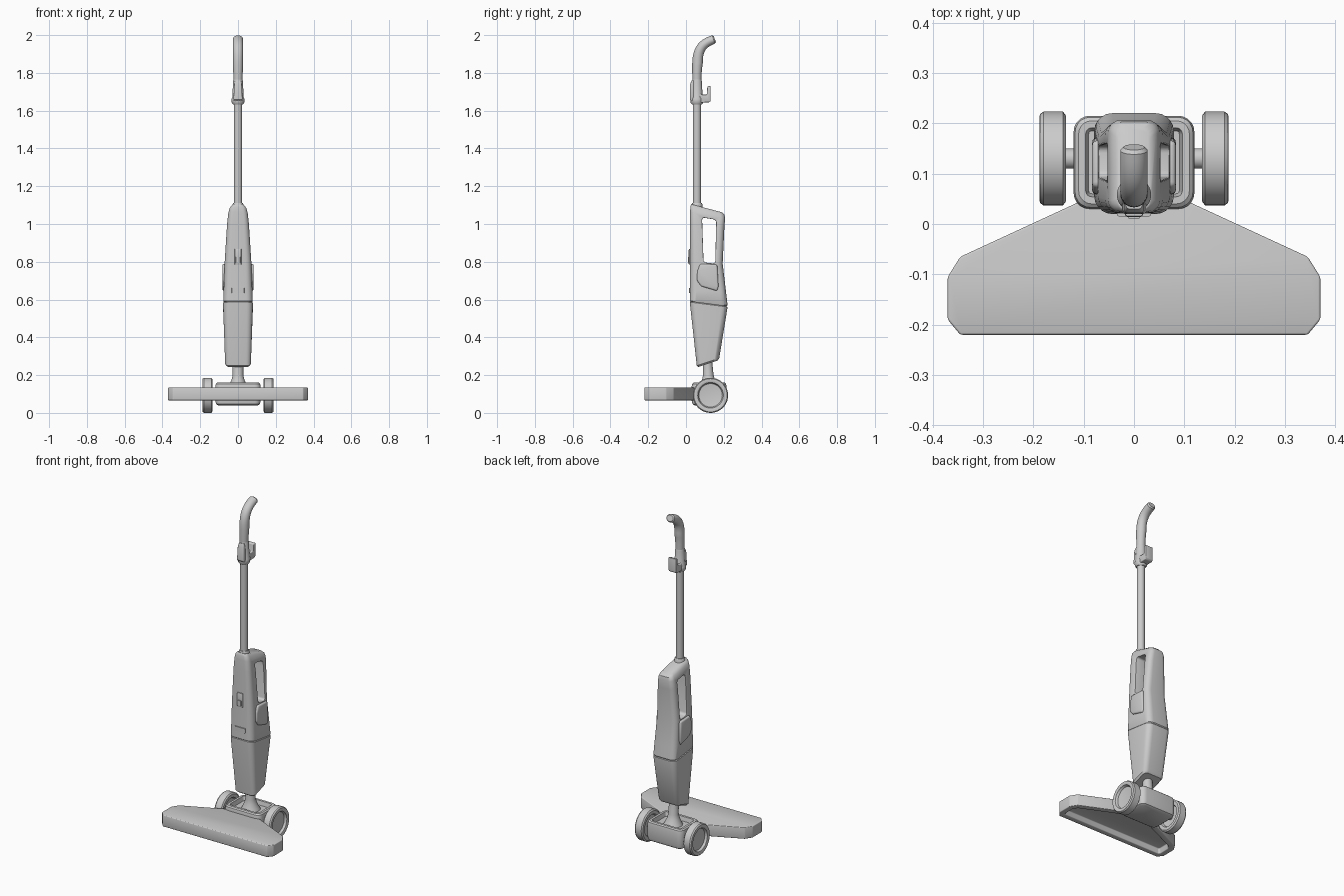
import bpy, bmesh
from math import cos, sin, pi, radians
from mathutils import Vector as V

if "Cube" in bpy.data.objects:
    bpy.data.objects.remove(bpy.data.objects["Cube"])


def finish(ob, bevel=0.0, segs=3, limit=30):
    bpy.ops.object.select_all(action='DESELECT')
    bpy.context.view_layer.objects.active = ob
    ob.select_set(True)
    if bevel:
        m = ob.modifiers.new("bevel", 'BEVEL')
        m.width, m.segments, m.limit_method = bevel, segs, 'ANGLE'
        m.angle_limit = radians(limit)
    for m in list(ob.modifiers):
        bpy.ops.object.modifier_apply(modifier=m.name)
    bpy.ops.object.shade_smooth_by_angle(angle=radians(35))
    return ob


def loft(name, rings, inset=None, bevel=0.0, segs=3, done=True):
    """Skin rings of equal length, cap both ends; inset=(which cap, rim, depth)."""
    bm = bmesh.new()
    vs = [[bm.verts.new(p) for p in r] for r in rings]
    n = len(rings[0])
    for a, b in zip(vs, vs[1:]):
        for i in range(n):
            j = (i + 1) % n
            bm.faces.new((a[i], a[j], b[j], b[i]))
    caps = [bm.faces.new(vs[0]), bm.faces.new(vs[-1])]
    bmesh.ops.recalc_face_normals(bm, faces=bm.faces)
    if inset:
        f = caps[inset[0]]
        bmesh.ops.inset_individual(bm, faces=[f], thickness=inset[1])
        bmesh.ops.inset_individual(bm, faces=[f], thickness=0.006, depth=-inset[2])
    me = bpy.data.meshes.new(name)
    bm.to_mesh(me)
    bm.free()
    ob = bpy.data.objects.new(name, me)
    bpy.context.collection.objects.link(ob)
    return finish(ob, bevel, segs) if done else ob


def oval(c, u, v, n=28):
    c, u, v = V(c), V(u), V(v)
    return [c + u * cos(2 * pi * i / n) + v * sin(2 * pi * i / n) for i in range(n)]


def disc_z(y, z, r, ry=None):
    return oval((0, y, z), (r, 0, 0), (0, ry or r, 0))


def disc_x(x, y, z, r, n=40):
    return oval((x, y, z), (0, r, 0), (0, 0, r), n)


def rrect(hw, y0, y1, zf, zb, r, k=5):
    """Rounded rectangle, height running from zf at the front to zb at the back."""
    pts = []
    for q, (sx, yc) in enumerate(((1, y1 - r), (-1, y1 - r), (-1, y0 + r), (1, y0 + r))):
        for i in range(k + 1):
            a = (q + i / k) * pi / 2
            y = yc + r * sin(a)
            pts.append((sx * (hw - r) + r * cos(a), y, zf + (zb - zf) * (y - y0) / (y1 - y0)))
    return pts


def prism_x(name, yz, hw, bevel=0.0, done=True):
    return loft(name, [[(x, y, z) for y, z in yz] for x in (-hw, hw)], bevel=bevel, done=done)


# floor head with hollow underside
half = [(0.345, -0.22), (0.37, -0.19), (0.37, -0.105), (0.345, -0.065), (0.1, 0.048)]
outline = half + [(-x, y) for x, y in reversed(half)]
loft("floor_head", [[(x, y, z) for x, y in outline] for z in (0.066, 0.135)],
     inset=(0, 0.035, 0.03), bevel=0.014)

# axle housing with sunken top
loft("axle_housing", [rrect(0.105, 0.045, 0.2, 0.04, 0.04, 0.02),
                      rrect(0.116, 0.034, 0.21, 0.047, 0.047, 0.028),
                      rrect(0.12, 0.03, 0.215, 0.065, 0.065, 0.032),
                      rrect(0.12, 0.03, 0.215, 0.14, 0.14, 0.032),
                      rrect(0.117, 0.033, 0.212, 0.154, 0.154, 0.03),
                      rrect(0.11, 0.04, 0.205, 0.16, 0.16, 0.026)], inset=(1, 0.014, 0.025))

# axle and dished wheels
loft("axle", [disc_x(x, 0.13, 0.093, 0.02, 24) for x in (-0.155, 0.155)])
wheel = [(0.152, 0.03), (0.148, 0.06), (0.136, 0.066), (0.135, 0.085), (0.141, 0.093),
         (0.18, 0.093), (0.187, 0.088), (0.188, 0.075), (0.185, 0.068), (0.172, 0.062), (0.168, 0.03)]
for side, s in (("left", -1), ("right", 1)):
    loft("wheel_" + side, [disc_x(s * x, 0.13, 0.093, r) for x, r in wheel])

# flared neck
loft("neck", [disc_z(0.122, 0.13, 0.055), disc_z(0.121, 0.15, 0.045), disc_z(0.119, 0.175, 0.034),
              disc_z(0.118, 0.2, 0.028), disc_z(0.113, 0.29, 0.028, 0.024)])

# dust container
loft("dust_container", [rrect(0.06, 0.066, 0.167, 0.243, 0.277, 0.02),
                        rrect(0.068, 0.057, 0.176, 0.25, 0.29, 0.026),
                        rrect(0.079, 0.021, 0.219, 0.578, 0.553, 0.034),
                        rrect(0.079, 0.021, 0.219, 0.586, 0.561, 0.034),
                        rrect(0.075, 0.025, 0.215, 0.59, 0.565, 0.032)])

# motor body with carry-handle opening
body = loft("motor_body", [rrect(0.075, 0.025, 0.215, 0.588, 0.563, 0.032),
                           rrect(0.078, 0.02, 0.22, 0.593, 0.57, 0.034),
                           rrect(0.076, 0.021, 0.212, 0.65, 0.64, 0.034),
                           rrect(0.071, 0.022, 0.194, 0.79, 0.79, 0.032),
                           rrect(0.058, 0.022, 0.203, 1.0, 0.98, 0.028),
                           rrect(0.051, 0.022, 0.207, 1.065, 1.03, 0.026),
                           rrect(0.044, 0.023, 0.203, 1.09, 1.05, 0.024),
                           rrect(0.032, 0.027, 0.19, 1.105, 1.062, 0.02)], done=False)
cutter = prism_x("handle_cutter", [(0.085, 1.035), (0.16, 1.022), (0.155, 0.79), (0.093, 0.797)],
                 0.2, bevel=0.0)
bm = bmesh.new()
bm.from_mesh(cutter.data)
cross = [e for e in bm.edges if abs(e.verts[0].co.x - e.verts[1].co.x) > 0.1]
bmesh.ops.bevel(bm, geom=cross, offset=0.014, segments=4, profile=0.5, affect='EDGES')
bm.to_mesh(cutter.data)
bm.free()
cutter.hide_render = True
m = body.modifiers.new("opening", 'BOOLEAN')
m.operation, m.object, m.solver = 'DIFFERENCE', cutter, 'EXACT'
finish(body, 0.006, 2, 50)
bpy.data.objects.remove(cutter, do_unlink=True)

# side bulge of the motor housing
prism_x("motor_bulge", [(0.075, 0.79), (0.06, 0.75), (0.058, 0.7), (0.08, 0.67),
                        (0.165, 0.645), (0.172, 0.67), (0.165, 0.785)], 0.083, 0.009)

# front switch and release button
loft("switch_plate", [rrect(0.018, y0, 0.04, z, z, 0.006)
                      for y0, z in ((0.016, 0.785), (0.014, 0.79), (0.014, 0.86), (0.016, 0.867))])
loft("switch_slider", [rrect(0.012, 0.01, 0.03, z, z, 0.004) for z in (0.795, 0.825)])
loft("release_button", [rrect(0.034, 0.015, 0.04, z, z, 0.005) for z in (0.635, 0.662)])

# extension tube and sockets
loft("tube_socket", [disc_z(0.058, 1.08, 0.03), disc_z(0.058, 1.104, 0.029), disc_z(0.058, 1.112, 0.025)])
loft("extension_tube", [disc_z(0.058, z, 0.022) for z in (1.07, 1.68)])
loft("tube_collar", [disc_z(0.058, z, r) for z, r in
                     ((1.632, 0.026), (1.642, 0.033), (1.662, 0.034), (1.67, 0.03), (1.755, 0.026), (1.768, 0.023))])

# release clip on the front and cord hook on the back
loft("front_clip", [rrect(w, y0, 0.06, z, z, 0.007) for w, y0, z in
                    ((0.022, 0.026, 1.652), (0.024, 0.02, 1.66), (0.02, 0.022, 1.74), (0.016, 0.03, 1.76))])
prism_x("cord_hook", [(0.06, 1.642), (0.122, 1.644), (0.131, 1.652), (0.131, 1.732), (0.113, 1.728),
                      (0.11, 1.685), (0.085, 1.685), (0.06, 1.7)], 0.025, 0.004)

# curved hand grip
p0, p1, p2, p3 = V((0, 0.061, 1.85)), V((0, 0.061, 1.93)), V((0, 0.09, 1.957)), V((0, 0.146, 1.977))
rings = [disc_z(0.058, 1.74, 0.023), disc_z(0.058, 1.8, 0.025), disc_z(0.06, 1.84, 0.027)]
for i in range(13):
    t = i / 12
    s = 1 - t
    c = p0 * s**3 + p1 * 3 * s * s * t + p2 * 3 * s * t * t + p3 * t**3
    d = ((p1 - p0) * s * s + (p2 - p1) * 2 * s * t + (p3 - p2) * t * t).normalized()
    rings.append(oval(c, (0.027, 0, 0), V((0, d.z, -d.y)) * (0.028 - 0.005 * t)))
end = p3 + d * 0.007
rings.append(oval(end, (0.021, 0, 0), V((0, d.z, -d.y)) * 0.017))
loft("hand_grip", rings)
